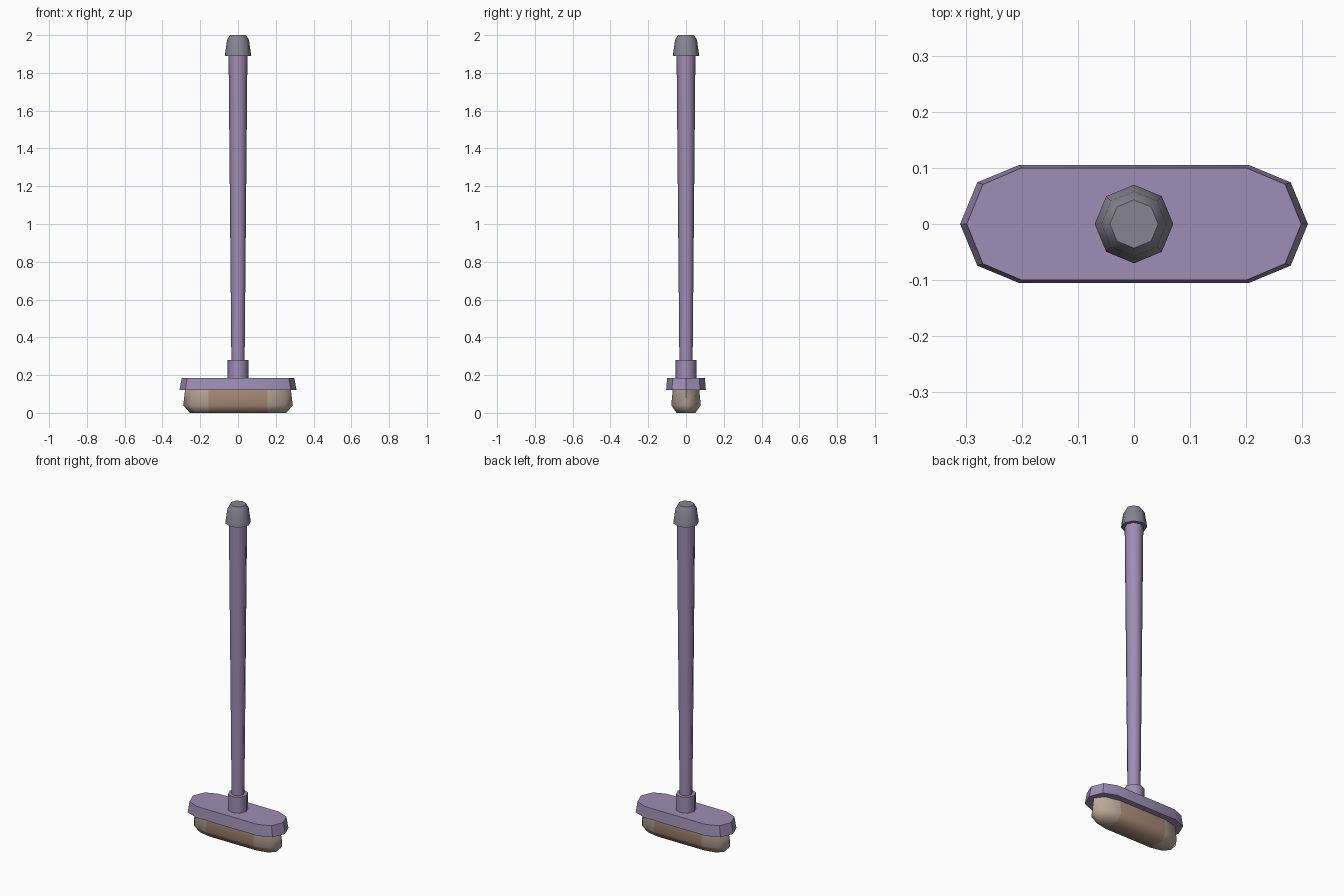
import bpy
import bmesh
from math import cos, sin, pi, radians

if "Cube" in bpy.data.objects:
    bpy.data.objects.remove(bpy.data.objects["Cube"])


def make_material(name, rgb):
    mat = bpy.data.materials.new(name)
    mat.use_nodes = True
    mat.diffuse_color = (*rgb, 1)
    mat.node_tree.nodes["Principled BSDF"].inputs["Base Color"].default_value = (*rgb, 1)
    return mat


purple = make_material("purple", (0.34, 0.27, 0.46))
grey = make_material("grey", (0.24, 0.23, 0.28))
brown = make_material("brown bristle", (0.42, 0.27, 0.20))
beige = make_material("beige bristle", (0.50, 0.40, 0.33))


def ring(half_straight, rx, ry, z):
    """Octagon, stretched along x into a rounded bar when half_straight > 0."""
    points = []
    for i in range(8):
        x, y = rx * cos(i * pi / 4), ry * sin(i * pi / 4)
        if abs(x) > 1e-5 or half_straight == 0:
            side = (x > 0) - (x < 0) if abs(x) > 1e-5 else 0
            points.append((x + side * half_straight, y, z))
        else:
            order = (1, -1) if y > 0 else (-1, 1)
            points += [(s * half_straight, y, z) for s in order]
    return points


def loft(name, rings, materials, smooth=30):
    """Skin closed rings from bottom to top and cap both ends."""
    bm = bmesh.new()
    loops = [[bm.verts.new(p) for p in r] for r in rings]
    bm.faces.new(loops[0][::-1])
    bm.faces.new(loops[-1])
    for low, high in zip(loops, loops[1:]):
        for i in range(len(low)):
            j = (i + 1) % len(low)
            bm.faces.new((low[i], low[j], high[j], high[i]))
    mesh = bpy.data.meshes.new(name)
    if len(materials) > 1:
        # Cut the bar so that both ends take the second colour
        for x in (-0.155, 0.155):
            bmesh.ops.bisect_plane(bm, geom=bm.verts[:] + bm.edges[:] + bm.faces[:],
                                   plane_co=(x, 0, 0), plane_no=(1, 0, 0), dist=1e-4)
        for face in bm.faces:
            face.material_index = int(abs(face.calc_center_median().x) > 0.15)
    bmesh.ops.recalc_face_normals(bm, faces=bm.faces[:])
    bm.to_mesh(mesh)
    bm.free()
    for mat in materials:
        mesh.materials.append(mat)
    obj = bpy.data.objects.new(name, mesh)
    bpy.context.collection.objects.link(obj)
    bpy.ops.object.select_all(action="DESELECT")
    obj.select_set(True)
    bpy.context.view_layer.objects.active = obj
    bpy.ops.object.shade_smooth_by_angle(angle=radians(smooth))
    return obj


def turned(name, profile, mat, smooth):
    """Eight-sided upright part from (radius, height) pairs."""
    return loft(name, [ring(0, r, r, z) for r, z in profile], [mat], smooth)


# Brush head
loft("bristles", [ring(0.155, 0.10, 0.05, 0), ring(0.155, 0.135, 0.078, 0.04),
                  ring(0.155, 0.125, 0.07, 0.125)], [brown, beige], 60)
loft("head_plate", [ring(0.205, 0.105, 0.105, 0.12), ring(0.2, 0.098, 0.1, 0.185)], [purple])

# Handle
turned("socket", [(0.055, 0.18), (0.055, 0.28)], purple, 50)
turned("pole", [(0.035, 0.27), (0.05, 1.9)], purple, 50)
turned("end_cap", [(0.07, 1.89), (0.058, 1.975), (0.043, 2.0)], grey, 60)
